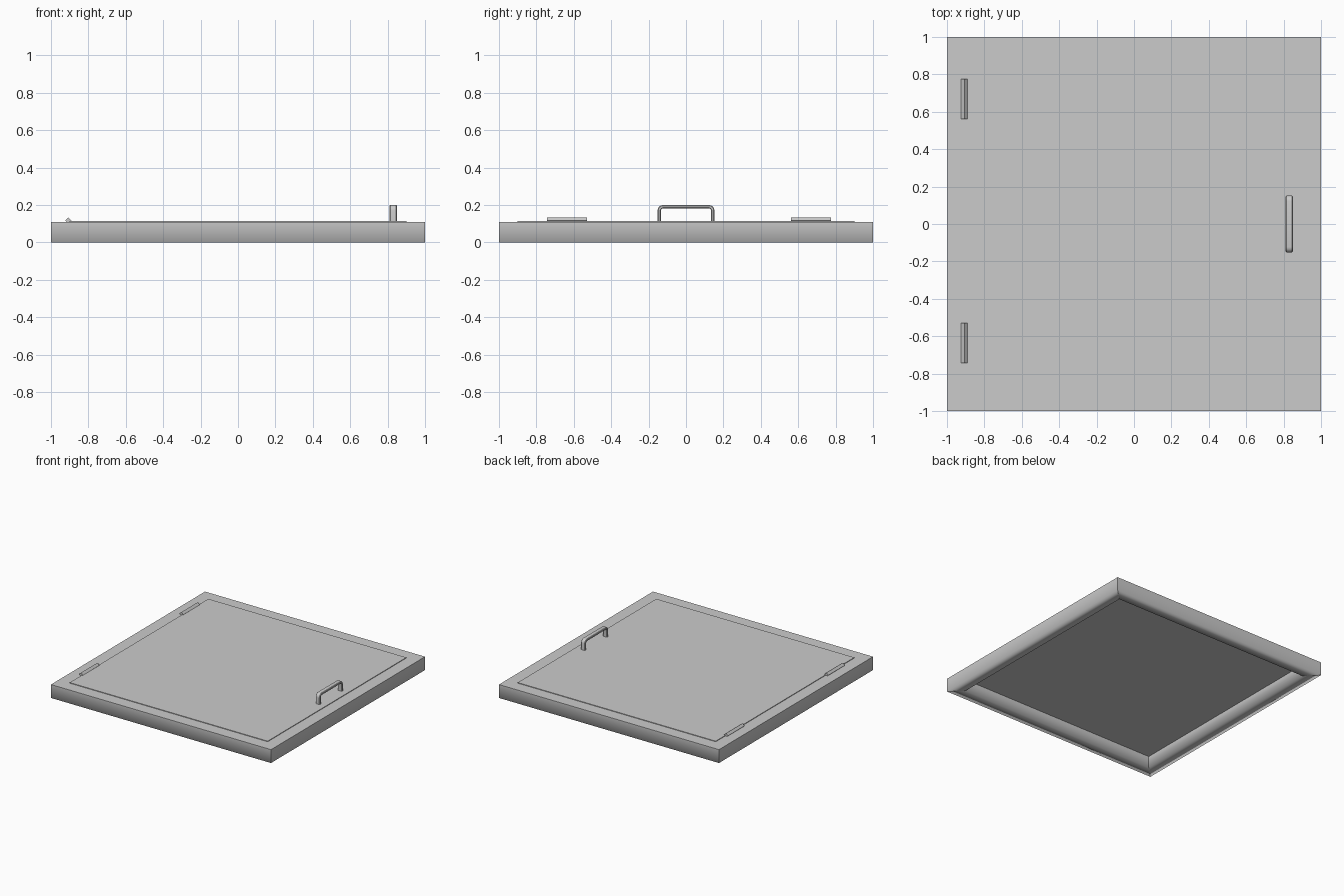
import bpy
import bmesh
from math import radians, pi, sin, cos
from mathutils import Vector

default = bpy.data.objects.get("Cube")
if default:
    bpy.data.objects.remove(default, do_unlink=True)

metal = bpy.data.materials.new("grey metal")
metal.use_nodes = True
GREY = (0.6, 0.6, 0.6, 1)
metal.diffuse_color = GREY
metal.node_tree.nodes["Principled BSDF"].inputs["Base Color"].default_value = GREY


def make_object(name, bm):
    bmesh.ops.recalc_face_normals(bm, faces=bm.faces)
    mesh = bpy.data.meshes.new(name)
    bm.to_mesh(mesh)
    bm.free()
    mesh.materials.append(metal)
    obj = bpy.data.objects.new(name, mesh)
    bpy.context.collection.objects.link(obj)
    return obj


def sweep(name, rings, closed=False):
    """Skin a list of rings of points, capping the ends when open."""
    bm = bmesh.new()
    loops = [[bm.verts.new(p) for p in ring] for ring in rings]
    pairs = list(zip(loops, loops[1:]))
    if closed:
        pairs.append((loops[-1], loops[0]))
    for a, b in pairs:
        for i in range(len(a)):
            j = (i + 1) % len(a)
            bm.faces.new((a[i], a[j], b[j], b[i]))
    if not closed:
        bm.faces.new(loops[0])
        bm.faces.new(loops[-1])
    return make_object(name, bm)


# Mitred square frame: soft along the lower edges, crisp at the top and mitres
HEIGHT, OUTER, INNER = 0.11, 1.0, 0.9
profile = [(OUTER, HEIGHT), (OUTER, 0), (INNER, 0), (INNER, HEIGHT)]
corners = [(1, 1), (-1, 1), (-1, -1), (1, -1)]
frame = sweep("hatch_frame",
              [[(sx * r, sy * r, z) for r, z in profile] for sx, sy in corners],
              closed=True)
for poly in frame.data.polygons:
    poly.use_smooth = True
for edge in frame.data.edges:
    a, b = (frame.data.vertices[i].co for i in edge.vertices)
    along_side = (a - b).length > 1
    edge.use_edge_sharp = not along_side or min(a.z, b.z) > HEIGHT / 2

# Thin cover panel filling the frame and standing just proud of it
bm = bmesh.new()
bmesh.ops.create_cube(bm, size=1)
bmesh.ops.scale(bm, vec=(2 * INNER, 2 * INNER, 0.02), verts=bm.verts)
bmesh.ops.translate(bm, vec=(0, 0, 0.105), verts=bm.verts)
make_object("cover_panel", bm)

# Hinge pins: square bars turned on edge
for name, y in (("front_hinge", -0.635), ("back_hinge", 0.668)):
    sweep(name, [[(-0.907 + 0.017 * cos(k * pi / 2), y + end,
                   0.117 + 0.017 * sin(k * pi / 2)) for k in range(4)]
                 for end in (-0.107, 0.107)])

# Pull handle: a chamfered flat bar swept along a rounded arch
X, HALF, TOP, BEND = 0.83, 0.143, 0.191, 0.02
path = [(Vector((X, -HALF, 0.1)), Vector((0, -1, 0)))]
for side, start in ((-1, pi), (1, pi / 2)):
    centre = Vector((X, side * (HALF - BEND), TOP - BEND))
    for k in range(5):
        angle = start - k * pi / 8
        out = Vector((0, cos(angle), sin(angle)))
        path.append((centre + out * BEND, out))
path.append((Vector((X, HALF, 0.1)), Vector((0, 1, 0))))

W, T, C = 0.019, 0.009, 0.004
half_section = [(W, T - C), (W - C, T), (C - W, T), (-W, T - C)]
section = half_section + [(-u, -v) for u, v in half_section]
handle = sweep("pull_handle",
               [[p + Vector((u, 0, 0)) + out * v for u, v in section]
                for p, out in path])
bpy.ops.object.select_all(action="DESELECT")
handle.select_set(True)
bpy.context.view_layer.objects.active = handle
bpy.ops.object.shade_smooth_by_angle(angle=radians(30))
